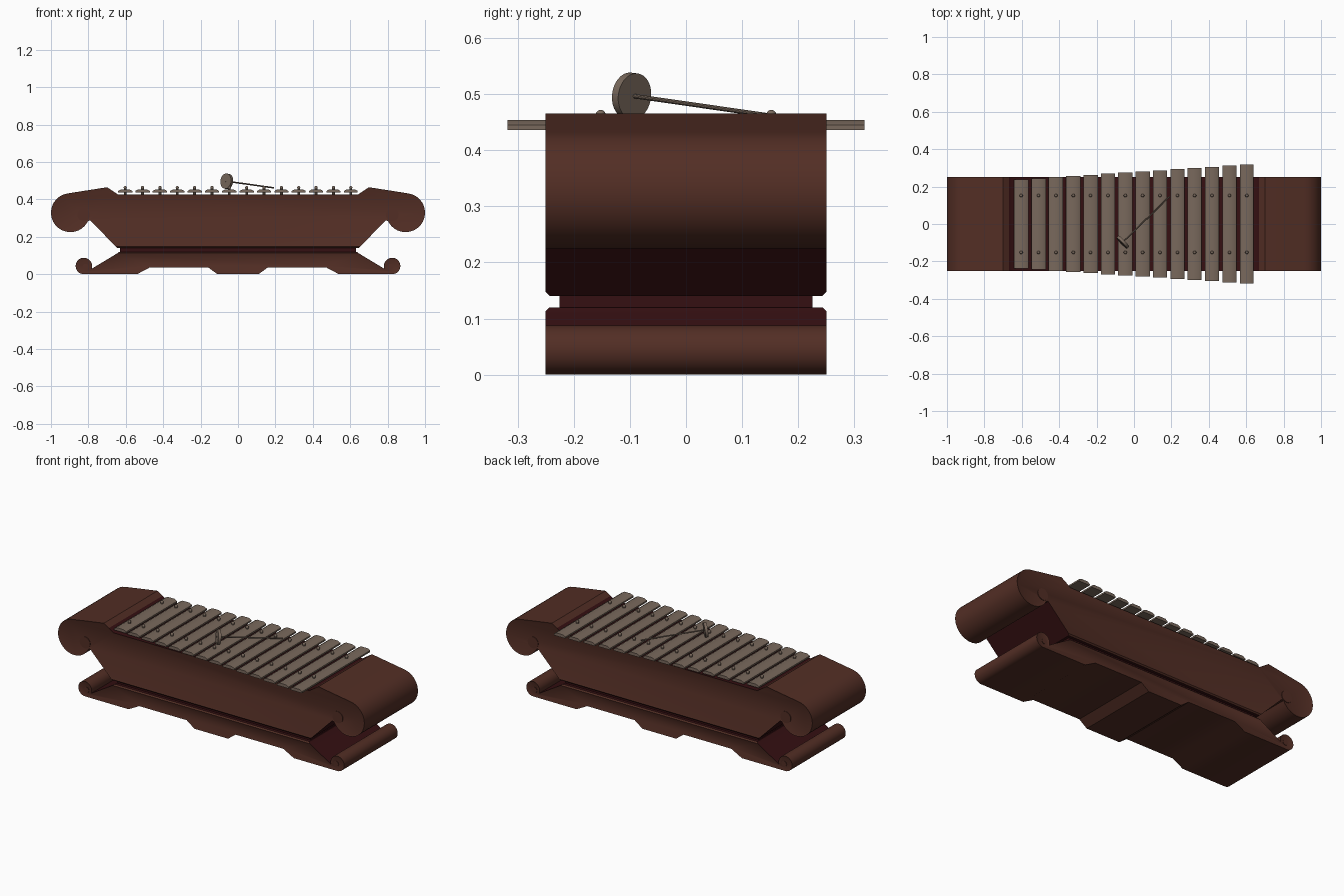
import bpy, bmesh
from math import sin, cos, radians
from mathutils import Vector

cube = bpy.data.objects.get("Cube")
if cube:
    bpy.data.objects.remove(cube, do_unlink=True)


def material(name, color):
    m = bpy.data.materials.new(name)
    m.use_nodes = True
    m.diffuse_color = (*color, 1)
    m.node_tree.nodes["Principled BSDF"].inputs["Base Color"].default_value = (*color, 1)
    return m


BROWN = material("brown wood", (0.085, 0.027, 0.018))
RED = material("dark red", (0.036, 0.005, 0.006))
METAL = material("grey bronze", (0.19, 0.14, 0.107))


def finish(name, bm, mats, rule=None):
    bmesh.ops.recalc_face_normals(bm, faces=bm.faces)
    bm.normal_update()
    if rule:
        for f in bm.faces:
            f.material_index = int(rule(f.calc_center_median(), f.normal))
    mesh = bpy.data.meshes.new(name)
    bm.to_mesh(mesh)
    bm.free()
    for m in mats:
        mesh.materials.append(m)
    ob = bpy.data.objects.new(name, mesh)
    bpy.context.collection.objects.link(ob)
    bpy.ops.object.select_all(action='DESELECT')
    ob.select_set(True)
    bpy.context.view_layer.objects.active = ob
    bpy.ops.object.shade_smooth_by_angle(angle=radians(35))
    return ob


def arc(cx, cz, r, start, end, n):
    angles = [radians(start + (end - start) * i / n) for i in range(n + 1)]
    return [(cx + r * cos(a), cz + r * sin(a)) for a in angles]


def mirrored(half):
    return half + [(-x, z) for x, z in reversed(half)]


def extrude_y(profile, depth):
    """Solid from an x-z outline, centred on y = 0."""
    bm = bmesh.new()
    face = bm.faces.new([bm.verts.new((x, -depth, z)) for x, z in profile])
    out = bmesh.ops.extrude_face_region(bm, geom=[face])
    verts = [v for v in out["geom"] if isinstance(v, bmesh.types.BMVert)]
    bmesh.ops.translate(bm, verts=verts, vec=(0, 2 * depth, 0))
    bmesh.ops.recalc_face_normals(bm, faces=bm.faces)
    bm.normal_update()
    return bm


def trim_ends(bm, level):
    """Chamfer the long edges at one height and sink the end panels in a rim."""
    edges = [e for e in bm.edges
             if all(abs(v.co.z - level) < 1e-4 for v in e.verts)
             and abs(e.verts[0].co.y - e.verts[1].co.y) < 1e-4]
    bmesh.ops.bevel(bm, geom=edges, offset=0.007, segments=1, affect='EDGES')
    bm.normal_update()
    ends = [f for f in bm.faces if abs(f.normal.y) > 0.99]
    bmesh.ops.inset_region(bm, faces=ends, thickness=0.008, depth=-0.003)


def rod(name, a, b, r, mat, sides=16):
    a, b = Vector(a), Vector(b)
    bm = bmesh.new()
    bmesh.ops.create_cone(bm, cap_ends=True, segments=sides, radius1=r, radius2=r,
                          depth=(b - a).length)
    bm.transform((b - a).to_track_quat('Z', 'Y').to_matrix().to_4x4())
    bmesh.ops.translate(bm, verts=bm.verts, vec=(a + b) / 2)
    return finish(name, bm, [mat])


# Resonator body with scrolled ends
body = mirrored([(0.645, 0.14), (0.79, 0.287)]
                + arc(0.896, 0.329, 0.104, 205, 442, 24)
                + [(0.70, 0.465), (0.668, 0.444), (0.64, 0.425)])
bm = extrude_y(body, 0.25)
trim_ends(bm, 0.14)
finish("resonator_body", bm, [BROWN, RED],
       lambda c, n: abs(n.y) < 0.6 and (
           (abs(c.x) < 0.78 and n.z < -0.2)
           or (abs(c.x) < 0.665 and n.z > 0.5)))

# Recessed waist
bm = extrude_y(mirrored([(0.63, 0.11), (0.63, 0.15)]), 0.225)
finish("waist", bm, [RED])

# Foot board with cut-outs below and small scrolls
foot = mirrored([(0.11, 0.0), (0.16, 0.037), (0.47, 0.037), (0.54, 0.0)]
                + arc(0.824, 0.044, 0.044, -90, 200, 24)
                + [(0.645, 0.112), (0.635, 0.12)])
bm = extrude_y(foot, 0.25)
trim_ends(bm, 0.12)
finish("foot_board", bm, [BROWN, RED],
       lambda c, n: abs(n.y) < 0.6 and n.z > 0.3 and abs(c.x) < 0.78)

# Round scroll eyes on both faces
for x, z, r, part in ((0.825, 0.317, 0.034, "body"), (0.815, 0.04, 0.016, "foot")):
    for sx in (-1, 1):
        for sy in (-1, 1):
            rod(part + "_scroll_eye", (sx * x, sy * 0.245, z), (sx * x, sy * 0.25, z),
                r, BROWN, 24)

# Fourteen bevelled bars growing in length, each held by two pegs
COUNT = 14
for i in range(COUNT):
    t = i / (COUNT - 1)
    x = -0.603 + 1.206 * t
    half = 0.238 + 0.08 * t
    w = 0.039 - 0.002 * t
    bar = [(w, 0.436), (w, 0.445), (0.022, 0.454)]
    bm = extrude_y(mirrored(bar), half)
    bmesh.ops.translate(bm, verts=bm.verts, vec=(x, 0, 0))
    finish("bar", bm, [METAL])
    for y in (-0.152, 0.152):
        rod("peg", (x, y, 0.42), (x, y, 0.464), 0.008, METAL, 10)
        bm = bmesh.new()
        bmesh.ops.create_uvsphere(bm, u_segments=10, v_segments=6, radius=0.009)
        bmesh.ops.translate(bm, verts=bm.verts, vec=(x, y, 0.463))
        finish("peg_head", bm, [METAL])

# Mallet resting on the bars
tip, grip = Vector((-0.06, -0.097, 0.497)), Vector((0.19, 0.147, 0.462))
along = (grip - tip).normalized()
rod("mallet_handle", tip - along * 0.01, grip, 0.004, METAL, 10)
rod("mallet_head", tip - along * 0.008, tip + along * 0.008, 0.041, METAL, 32)
